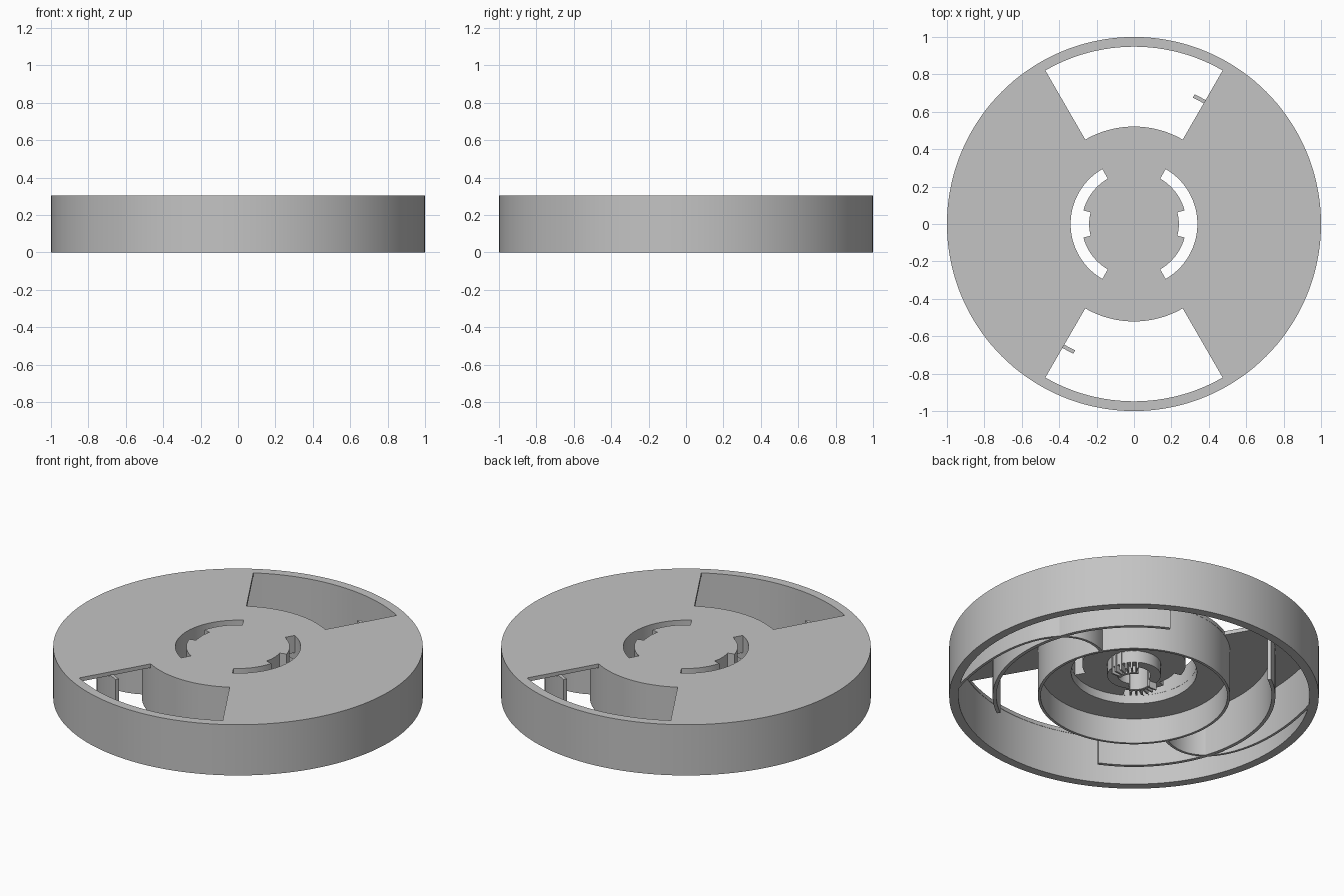
import bpy, bmesh
from math import cos, sin, radians, ceil
from mathutils import Vector

if "Cube" in bpy.data.objects:
    bpy.data.objects.remove(bpy.data.objects["Cube"])

grey = bpy.data.materials.new("plain grey")
grey.use_nodes = True
colour = (0.55, 0.55, 0.55, 1)
grey.diffuse_color = colour
grey.node_tree.nodes["Principled BSDF"].inputs["Base Color"].default_value = colour

TOP = 0.303
ROOF = 0.28


def make_object(name, bm):
    bmesh.ops.recalc_face_normals(bm, faces=bm.faces[:])
    mesh = bpy.data.meshes.new(name)
    bm.to_mesh(mesh)
    bm.free()
    mesh.materials.append(grey)
    obj = bpy.data.objects.new(name, mesh)
    bpy.context.collection.objects.link(obj)
    return obj


def polar(r, angle):
    return Vector((r * cos(radians(angle)), r * sin(radians(angle)), 0))


def prism(name, outline, z0, z1):
    """Extrude a flat outline upward."""
    bm = bmesh.new()
    face = bm.faces.new([bm.verts.new((p.x, p.y, z0)) for p in outline])
    moved = bmesh.ops.extrude_face_region(bm, geom=[face])["geom"]
    verts = [v for v in moved if isinstance(v, bmesh.types.BMVert)]
    bmesh.ops.translate(bm, verts=verts, vec=(0, 0, z1 - z0))
    return make_object(name, bm)


def sector(name, r0, r1, a0, a1, z0, z1):
    n = max(1, ceil((a1 - a0) / 2.5))
    steps = [a0 + (a1 - a0) * i / n for i in range(n + 1)]
    outline = [polar(r1, a) for a in steps] + [polar(r0, a) for a in reversed(steps)]
    return prism(name, outline, z0, z1)


def smooth(obj):
    bpy.ops.object.select_all(action="DESELECT")
    obj.select_set(True)
    bpy.context.view_layer.objects.active = obj
    bpy.ops.object.shade_smooth_by_angle(angle=radians(30))


# Turned body: rim, thin plate, inner ring, thick core and hollow hub
profile = [(0, TOP), (1, TOP), (1, 0), (.95, 0), (.95, ROOF), (.52, ROOF),
           (.52, 0), (.505, 0), (.505, .15), (.34, .15), (.34, .2), (.145, .2),
           (.145, .13), (.09, .13), (.09, .24), (0, .24)]
bm = bmesh.new()
pts = [bm.verts.new((r, 0, z)) for r, z in profile]
edges = [bm.edges.new(pair) for pair in zip(pts, pts[1:])]
bmesh.ops.spin(bm, geom=pts + edges, cent=(0, 0, 0), axis=(0, 0, 1),
               angle=radians(360), steps=144, use_merge=True)
bmesh.ops.remove_doubles(bm, verts=bm.verts[:], dist=1e-5)
body = make_object("drum_body", bm)

# Cut the two windows and the two stepped slots, each repeated half a turn apart
cutters = []
for turn in (0, 180):
    cutters.append(sector("window_cutter", .521, .948, 60 + turn, 120 + turn, .26, .4))
    cutters.append(sector("slot_cutter", .28, .339, turn - 60, turn + 60, .1, .4))
    cutters.append(sector("notch_cutter", .24, .3, turn - 15, turn + 15, .1, .4))
for cutter in cutters:
    mod = body.modifiers.new("cut", "BOOLEAN")
    mod.operation = "DIFFERENCE"
    mod.solver = "EXACT"
    mod.object = cutter
    cutter.hide_render = True
graph = bpy.context.evaluated_depsgraph_get()
cut_mesh = bpy.data.meshes.new_from_object(body.evaluated_get(graph))
body.modifiers.clear()
body.data = cut_mesh
for cutter in cutters:
    bpy.data.objects.remove(cutter)
smooth(body)


def ribbon_wall(name, path, thickness):
    """Thin upright wall along a flat path."""
    left, right = [], []
    for i, p in enumerate(path):
        along = path[min(i + 1, len(path) - 1)] - path[max(i - 1, 0)]
        side = Vector((-along.y, along.x, 0)).normalized() * thickness / 2
        left.append(p + side)
        right.append(p - side)
    return prism(name, left + right[::-1], 0, ROOF + .005)


# Curved arms, guide walls from ring to rim, and hub teeth
for label, turn in (("right", 0), ("left", 180)):
    smooth(sector(label + "_curved_arm", .745, .765, turn - 54, turn + 65, 0, ROOF + .005))

    start, pull_a, pull_b, end = (polar(r, a + turn) for r, a in
                                  ((.515, 30), (.85, 29), (.95, 3), (.955, -34)))
    path = []
    for i in range(25):
        t = i / 24
        s = 1 - t
        path.append(start * s**3 + pull_a * 3 * s * s * t + pull_b * 3 * s * t * t + end * t**3)
    smooth(ribbon_wall(label + "_guide_wall", path, .015))

    for k in range(6):
        a = turn - 5 + k * 12
        sector(label + "_hub_tooth", .095, .15, a, a + 4, .09, .2)
    smooth(sector(label + "_hub_collar", .085, .1, turn - 10, turn + 65, .09, .2))
